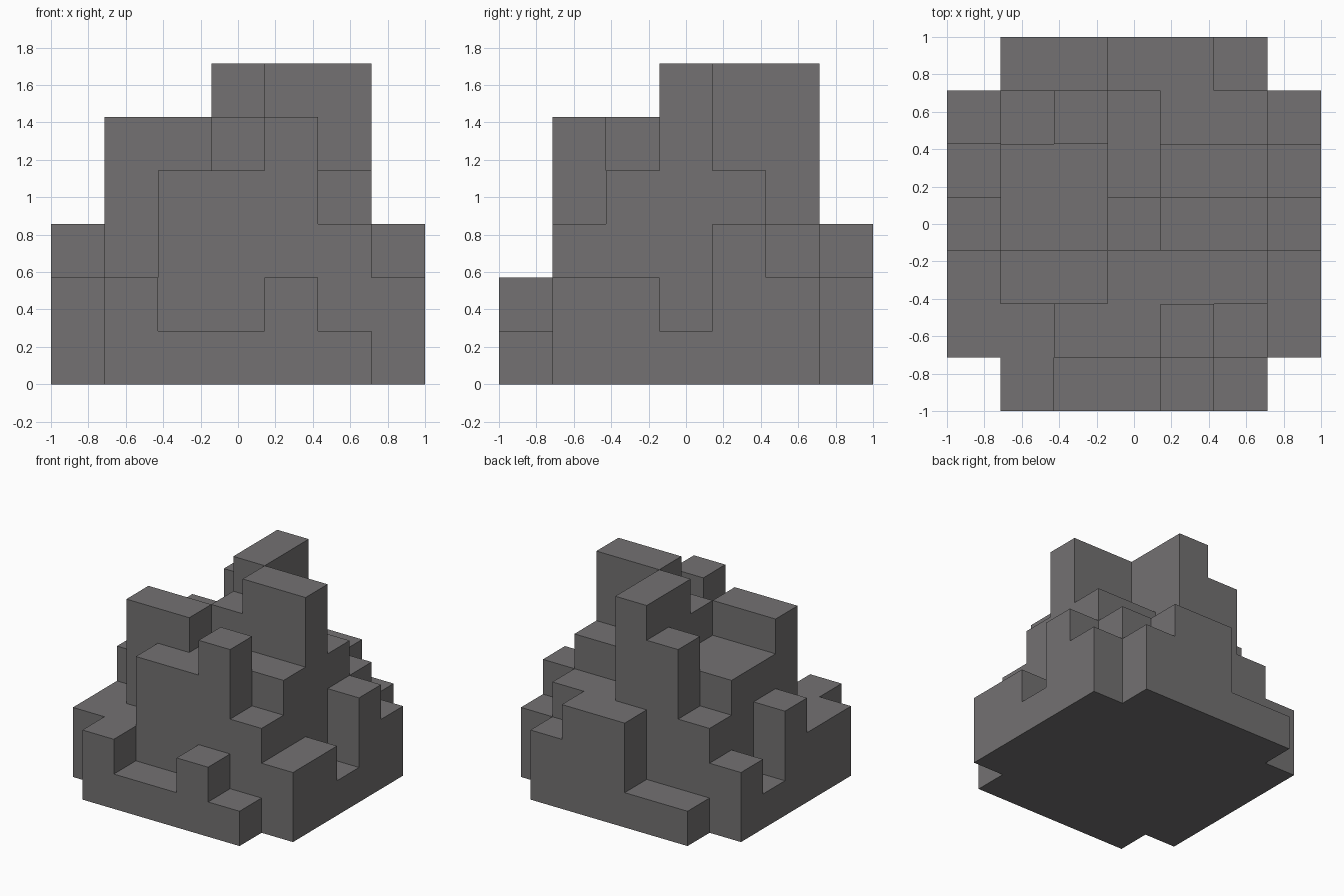
import bpy
import bmesh
from mathutils import Vector

if "Cube" in bpy.data.objects:
    bpy.data.objects.remove(bpy.data.objects["Cube"], do_unlink=True)

# Block heights, one string per row from front to back, one digit per column
ROWS = ["0211210", "2244532", "2554442", "3445661", "1446443", "2356332", "0113320"]
COUNT = len(ROWS)
CELL = 2 / COUNT


def height(col, row):
    inside = 0 <= col < COUNT and 0 <= row < COUNT
    return int(ROWS[row][col]) if inside else 0


def solid(cell):
    return 0 <= cell.z < height(int(cell.x), int(cell.y))


def add_square(bm, cell, normal):
    """Add the side of a unit block that faces along the normal."""
    u = Vector((normal.y, normal.z, normal.x))
    v = normal.cross(u)
    centre = cell + Vector((0.5, 0.5, 0.5)) + normal / 2
    corners = [centre + (a * u + b * v) / 2
               for a, b in ((-1, -1), (1, -1), (1, 1), (-1, 1))]
    shift = Vector((COUNT / 2, COUNT / 2, 0))
    bm.faces.new([bm.verts.new((p - shift) * CELL) for p in corners])


# Outer skin of the stacked blocks
bm = bmesh.new()
directions = [Vector(sign * (i == axis) for i in range(3))
              for axis in range(3) for sign in (-1, 1)]
for row in range(COUNT):
    for col in range(COUNT):
        for level in range(height(col, row)):
            cell = Vector((col, row, level))
            for normal in directions:
                if not solid(cell + normal):
                    add_square(bm, cell, normal)

# Weld the skin and merge the flat areas into single faces
bmesh.ops.remove_doubles(bm, verts=bm.verts, dist=0.001)
bmesh.ops.dissolve_limit(bm, angle_limit=0.01, verts=bm.verts, edges=bm.edges)

mesh = bpy.data.meshes.new("stepped_block_tower")
bm.to_mesh(mesh)
bm.free()
tower = bpy.data.objects.new("stepped_block_tower", mesh)
bpy.context.collection.objects.link(tower)

# Plain stone colour
stone = bpy.data.materials.new("stone_grey")
stone.use_nodes = True
colour = (0.172, 0.166, 0.168, 1)
stone.diffuse_color = colour
stone.node_tree.nodes["Principled BSDF"].inputs["Base Color"].default_value = colour
mesh.materials.append(stone)
